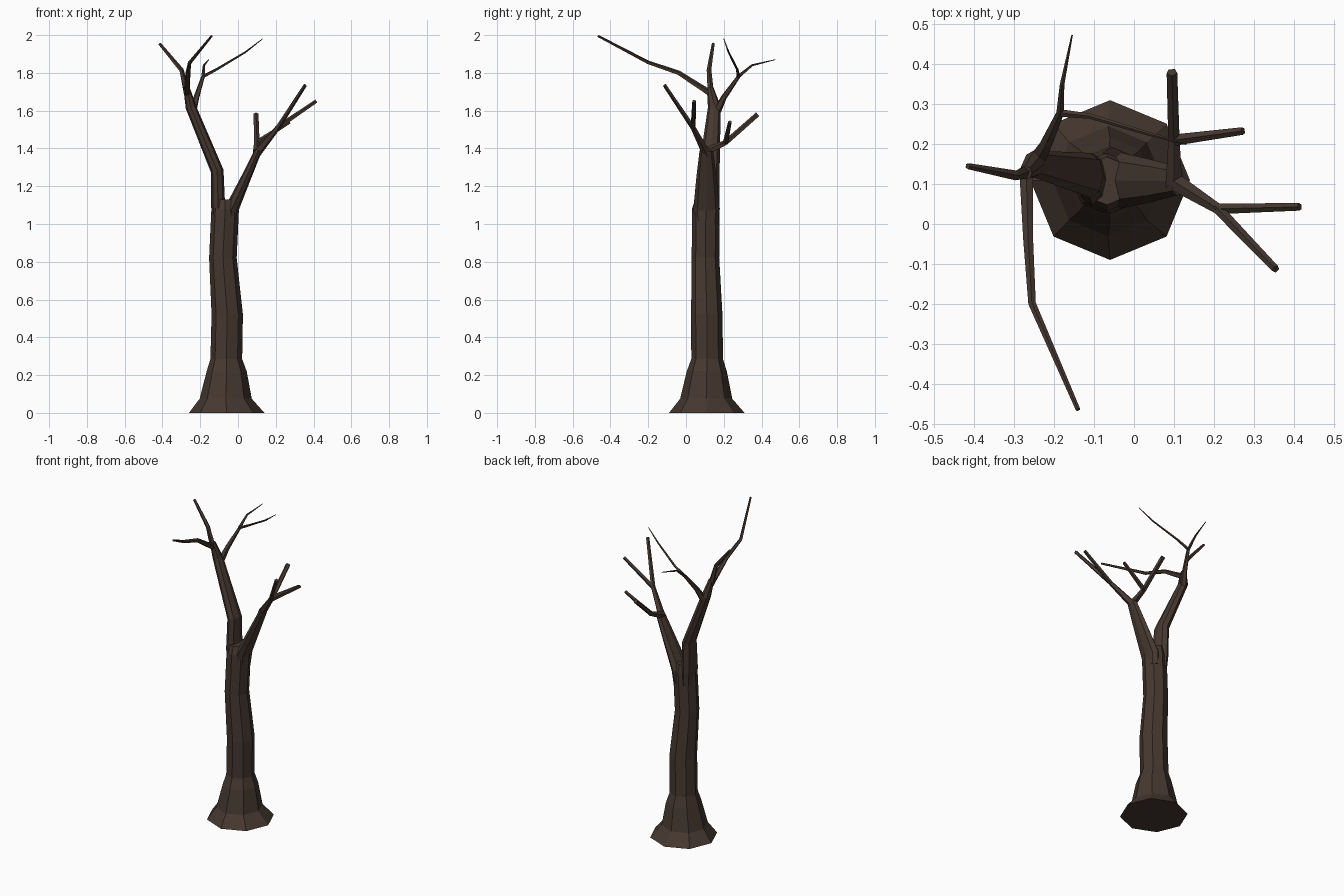
import bpy, bmesh, math
from mathutils import Vector

cube = bpy.data.objects.get("Cube")
if cube:
    bpy.data.objects.remove(cube, do_unlink=True)

bark = bpy.data.materials.new("dark_brown_bark")
bark.use_nodes = True
colour = (0.06, 0.039, 0.029, 1)
bark.diffuse_color = colour
bark.node_tree.nodes["Principled BSDF"].inputs["Base Color"].default_value = colour


def tube(name, rings, sides, ref=Vector((0, 0, 1)), level=False):
    """Loft rings of (x, y, z, radius along ref, other radius) into a capped tube."""
    pts = [Vector(r[:3]) for r in rings]
    bm = bmesh.new()
    loops = []
    for i, r in enumerate(rings):
        before = (pts[i] - pts[i - 1]).normalized() if i else Vector()
        after = (pts[i + 1] - pts[i]).normalized() if i + 1 < len(pts) else Vector()
        along = Vector((0, 0, 1)) if level else (before + after).normalized()
        u = (ref - along * ref.dot(along)).normalized()
        v = u.cross(along)
        ru, rv = r[3], r[-1]
        loop = []
        for k in range(sides):
            a = math.tau * k / sides
            loop.append(bm.verts.new(pts[i] + u * ru * math.cos(a) + v * rv * math.sin(a)))
        loops.append(loop)
    for lo, hi in zip(loops, loops[1:]):
        for k in range(sides):
            n = (k + 1) % sides
            bm.faces.new((lo[k], lo[n], hi[n], hi[k]))
    bm.faces.new(loops[0])
    bm.faces.new(loops[-1])
    bmesh.ops.recalc_face_normals(bm, faces=bm.faces)
    mesh = bpy.data.meshes.new(name)
    bm.to_mesh(mesh)
    bm.free()
    mesh.materials.append(bark)
    obj = bpy.data.objects.new(name, mesh)
    bpy.context.collection.objects.link(obj)
    return obj


Y = Vector((0, 1, 0))

# Trunk with flared root
tube("trunk", [
    (-.06, .11, 0, .2), (-.065, .107, .075, .138), (-.06, .11, .22, .106),
    (-.062, .112, .285, .084), (-.057, .11, .52, .083), (-.08, .103, .82, .073),
    (-.068, .105, 1.08, .073), (-.068, .108, 1.13, .06)], 8, Y, level=True)

# Two main limbs
tube("right_limb", [
    (-.1, .11, 1.0, .06, .035), (-.105, .112, 1.09, .066, .037), (-.11, .122, 1.28, .056, .034),
    (-.25, .15, 1.62, .034, .028), (-.272, .128, 1.72, .018, .017)], 8, Y)
tube("left_limb", [
    (-.04, .11, 1.0, .06, .035), (-.033, .109, 1.08, .07, .037),
    (.045, .108, 1.25, .053, .026), (.108, .108, 1.39, .036, .019)], 8, Y)

# Branches and twigs, tapering to cut ends
right_fork = (-.27, .13, 1.69, .018)
back_fork = (-.185, .278, 1.78, .01)
left_fork = (.21, .038, 1.51, .014)
low_fork = (.1, .21, 1.43, .015)
branches = {
    "front_long_branch": [right_fork, (-.265, -.04, 1.8, .013),
                          (-.255, -.2, 1.855, .01), (-.14, -.465, 1.995, .006)],
    "right_branch": [right_fork, (-.3, .122, 1.815, .013), (-.416, .145, 1.955, .008)],
    "back_branch": [(-.24, .165, 1.6, .022), (-.22, .2, 1.67, .016), back_fork],
    "back_twig": [back_fork, (-.18, .35, 1.84, .006), (-.155, .473, 1.87, .002)],
    "crossing_twig": [back_fork, (-.11, .27, 1.82, .007),
                      (.04, .225, 1.91, .005), (.13, .2, 1.98, .002)],
    "left_branch": [(.095, .11, 1.37, .024), left_fork],
    "left_outer_twig": [left_fork, (.415, .043, 1.65, .01)],
    "left_front_twig": [left_fork, (.355, -.113, 1.735, .01)],
    "low_back_branch": [(.1, .1, 1.38, .022), low_fork],
    "low_back_twig": [low_fork, (.095, .38, 1.58, .014)],
    "low_left_twig": [low_fork, (.273, .233, 1.54, .01)],
}
for name, rings in branches.items():
    tube(name, rings, 5)
